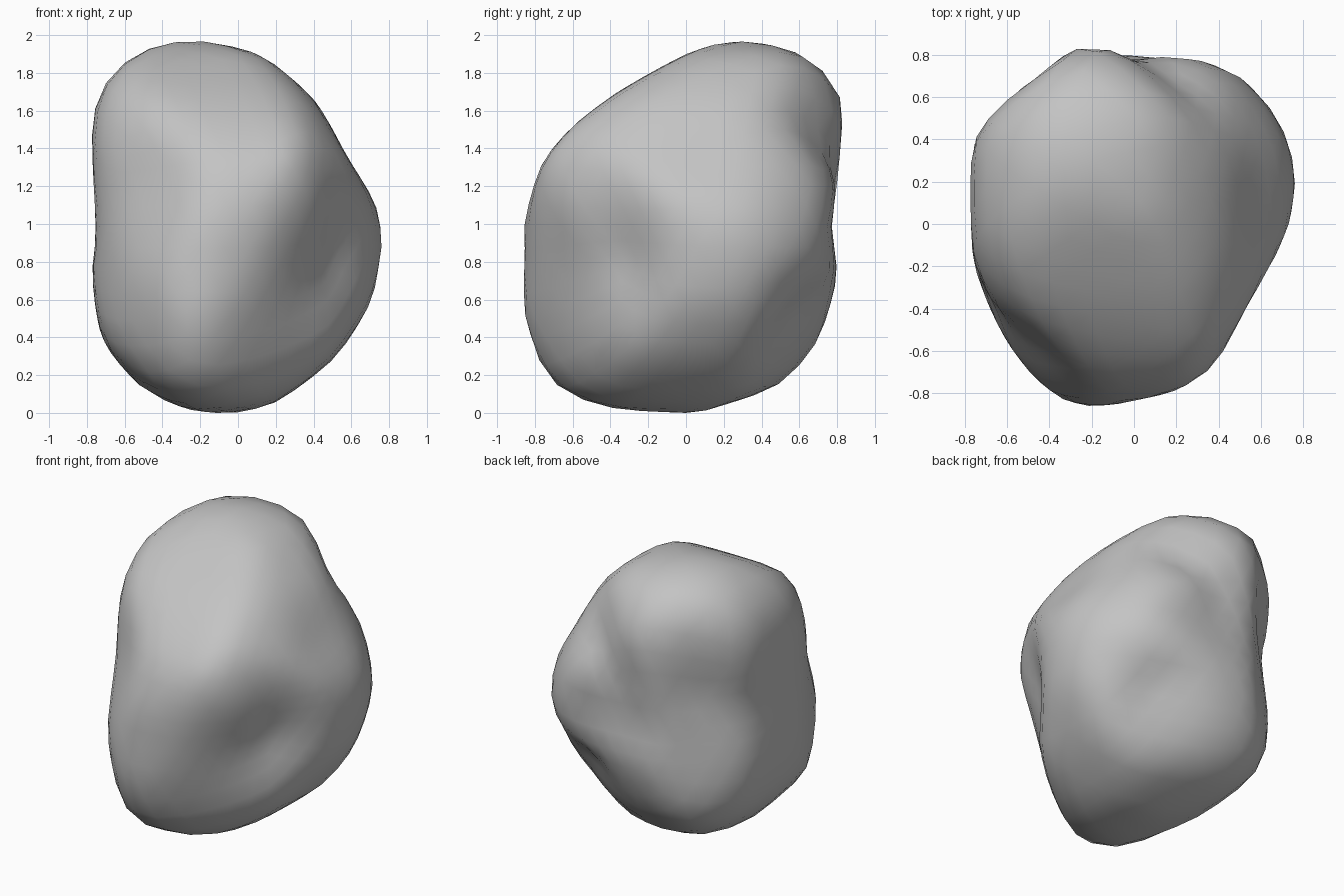
import bpy
import bmesh
from mathutils import Vector

default_cube = bpy.data.objects.get("Cube")
if default_cube:
    bpy.data.objects.remove(default_cube, do_unlink=True)

# Outline profiles in hundredths of a unit, each around the rock's centre
front_outline = [(-20, -100), (0, -99), (20, -93), (52, -70), (71, -40), (78, -5), (72, 13),
                 (57, 36), (41, 67), (15, 90), (-23, 100), (-37, 100), (-50, 94), (-68, 80),
                 (-76, 63), (-78, 48), (-74, -8), (-78, -22), (-72, -60), (-52, -86)]
side_outline = [(7, -100), (20, -93), (52, -84), (70, -60), (80, -25), (75, 2), (82, 22),
                (89, 60), (84, 76), (70, 90), (30, 100), (5, 93), (-37, 70), (-58, 55),
                (-75, 35), (-89, -1), (-85, -15), (-87, -43), (-82, -70), (-73, -86), (-40, -96)]
plan_outline = [(78, 20), (68, 55), (60, 67), (52, 73), (42, 75), (25, 82), (10, 85), (-5, 90),
                (-20, 90), (-33, 85), (-40, 73), (-58, 62), (-78, 40), (-77, -15), (-60, -58),
                (-55, -70), (-35, -83), (-17, -89), (0, -82), (15, -82), (40, -68), (52, -42),
                (72, -8)]
front_slant = [(-50, 97), (-21, 113), (21, 115), (46, 100), (54, 88), (61, 62), (86, 17),
               (90, -11), (65, -61), (49, -75), (14, -93), (-36, -103), (-60, -100),
               (-72, -88), (-85, -59), (-87, -33), (-81, -11), (-78, 34), (-69, 60)]
back_slant = [(3, 83), (23, 78), (65, 56), (81, 10), (87, -11), (76, -64), (52, -81),
              (38, -96), (-1, -103), (-20, -100), (-38, -87), (-63, -47), (-86, -35),
              (-89, -17), (-80, 16), (-62, 45), (-54, 62), (-20, 79)]
under_slant = [(20, 104), (41, 104), (65, 100), (81, 90), (80, 75), (87, 47), (79, 2),
               (85, -43), (74, -72), (47, -90), (-8, -112), (-30, -111), (-43, -103),
               (-60, -56), (-76, 5), (-67, 34), (-44, 60), (-8, 89), (4, 96)]


def frame(facing):
    """Right and up axes of the plane that faces the given direction."""
    normal = Vector(facing).normalized()
    right = Vector((0, 0, 1)).cross(normal)
    right = right.normalized() if right.length else Vector((1, 0, 0))
    return right, normal.cross(right)


# Each outline is swept along its facing to limit the rock's reach
slope = (2 / 3) ** 0.5
sweeps = [(frame(facing), [Vector(p) / 100 for p in outline]) for facing, outline in (
    ((0, -1, 0), front_outline),
    ((1, 0, 0), side_outline),
    ((0, 0, 1), plan_outline),
    ((1, -1, slope), front_slant),
    ((-1, 1, slope), back_slant),
    ((1, 1, -slope), under_slant),
)]


def cross(a, b):
    return a.x * b.y - a.y * b.x


def reach(axes, outline, direction):
    """Distance along a direction until it leaves the swept outline."""
    ray = Vector((direction.dot(axes[0]), direction.dot(axes[1])))
    best = 0
    if ray.length > 0.05:
        for a, b in zip(outline, outline[1:] + outline[:1]):
            edge = b - a
            turn = cross(ray, edge)
            if abs(turn) > 1e-9 and -1e-6 <= cross(a, ray) / turn <= 1 + 1e-6:
                best = max(best, cross(a, edge) / turn)
    return best or 9


# Hollows: direction, depth and width
hollows = [
    # Winding valley across the back
    ((.28, .52, .6), .03, .16),
    ((.15, .62, .42), .06, .17),
    ((-.03, .62, .25), .11, .18),
    ((-.4, .5, .2), .07, .18),
    ((-.7, .3, .12), .04, .18),
    # Dent low on the back
    ((.45, .63, -.35), .07, .27),
    # Undercut below the front ridge
    ((.6, -.45, -.3), .11, .45),
    # Shallow dip beside the front
    ((-.55, -.55, .22), .05, .32),
]


def surface_point(direction):
    # Blend the nearest limits so the ridges are softly rounded
    limits = [reach(axes, outline, direction) for axes, outline in sweeps]
    radius = 1.015 * sum(t ** -45 for t in limits) ** (-1 / 45)
    for centre, depth, width in hollows:
        gap = direction.angle(Vector(centre))
        radius -= depth * 2.718 ** (-(gap / width) ** 2)
    return direction * radius


# Rock body
mesh = bpy.data.meshes.new("rock_body")
bm = bmesh.new()
bmesh.ops.create_icosphere(bm, subdivisions=4, radius=1)
for vert in bm.verts:
    vert.co = surface_point(vert.co.normalized())
for _ in range(2):
    bmesh.ops.smooth_vert(bm, verts=bm.verts, factor=0.35,
                          use_axis_x=True, use_axis_y=True, use_axis_z=True)

# Stand the body on the ground
ground = min(vert.co.z for vert in bm.verts)
bmesh.ops.translate(bm, verts=bm.verts, vec=(0, 0, -ground))
for face in bm.faces:
    face.smooth = True
bm.to_mesh(mesh)
bm.free()

rock = bpy.data.objects.new("rock_body", mesh)
bpy.context.collection.objects.link(rock)

# Stone colour
stone = bpy.data.materials.new("stone_grey")
stone.use_nodes = True
colour = (0.55, 0.55, 0.55, 1)
stone.diffuse_color = colour
stone.node_tree.nodes["Principled BSDF"].inputs["Base Color"].default_value = colour
mesh.materials.append(stone)
